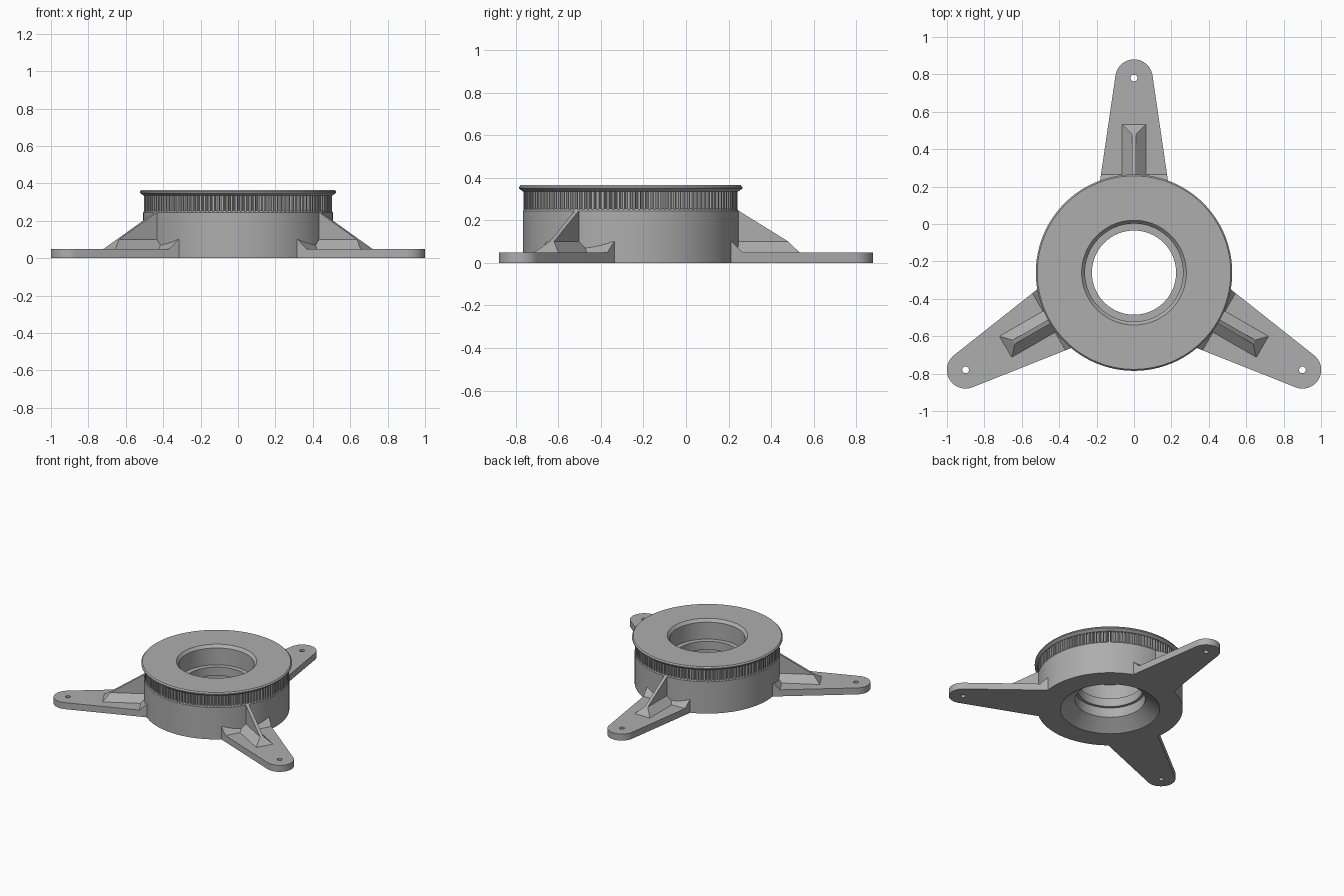
import bpy, bmesh, math
from mathutils import Matrix, Vector

if "Cube" in bpy.data.objects:
    bpy.data.objects.remove(bpy.data.objects["Cube"])

HUB = Vector((0, -0.26, 0))      # hub axis
SEG = 128

grey = bpy.data.materials.new("grey plastic")
grey.diffuse_color = (0.42, 0.42, 0.42, 1)
grey.use_nodes = True
grey.node_tree.nodes["Principled BSDF"].inputs["Base Color"].default_value = grey.diffuse_color


def finish(bm, name, smooth=None):
    """Turn a bmesh into an object standing on the hub axis."""
    bmesh.ops.recalc_face_normals(bm, faces=bm.faces)
    me = bpy.data.meshes.new(name)
    bm.to_mesh(me)
    bm.free()
    me.materials.append(grey)
    ob = bpy.data.objects.new(name, me)
    bpy.context.collection.objects.link(ob)
    ob.location = HUB
    if smooth:
        bpy.ops.object.select_all(action='DESELECT')
        ob.select_set(True)
        bpy.context.view_layer.objects.active = ob
        bpy.ops.object.shade_smooth_by_angle(angle=math.radians(smooth))
    return ob


def lathe(name, profile):
    """Revolve a closed (radius, z) profile."""
    bm = bmesh.new()
    rings = []
    for i in range(SEG):
        a = 2 * math.pi * i / SEG
        rings.append([bm.verts.new((r * math.cos(a), r * math.sin(a), z)) for r, z in profile])
    n = len(profile)
    for i in range(SEG):
        p, q = rings[i], rings[(i + 1) % SEG]
        for j in range(n):
            k = (j + 1) % n
            bm.faces.new((p[j], q[j], q[k], p[k]))
    return finish(bm, name, 25)


def half_width(d):
    """Half width of a tapered leg at distance d from the hub axis."""
    return 0.10 + (1.054 - d) * 0.145


def loft(name, lower, upper):
    """Solid between two matching loops of points."""
    bm = bmesh.new()
    a = [bm.verts.new(p) for p in lower]
    b = [bm.verts.new(p) for p in upper]
    bm.faces.new(a)
    bm.faces.new(b)
    n = len(a)
    for i in range(n):
        k = (i + 1) % n
        bm.faces.new((a[i], a[k], b[k], b[i]))
    return finish(bm, name)


def three_times(ob):
    """Repeat a part around the hub."""
    for i, ang in enumerate((0, 120, 240)):
        c = ob if i == 0 else ob.copy()
        if i:
            bpy.context.collection.objects.link(c)
        c.rotation_euler.z = math.radians(ang)


# Hub: outer wall, top flange with bevelled rim, stepped bore with flared bottom
lathe("hub", [
    (0.345, 0), (0.507, 0), (0.507, 0.245), (0.500, 0.255), (0.486, 0.255),
    (0.486, 0.335), (0.505, 0.335), (0.525, 0.350), (0.525, 0.357), (0.517, 0.366),
    (0.280, 0.366), (0.262, 0.345), (0.262, 0.215), (0.225, 0.215),
    (0.225, 0.150), (0.245, 0.150), (0.245, 0.075)])

# Toothed band under the flange
TEETH = 128
bm = bmesh.new()
outline = []
for i in range(TEETH):
    for f, r in ((0.0, 0.488), (0.25, 0.488), (0.4, 0.503), (0.85, 0.503)):
        a = 2 * math.pi * (i + f) / TEETH
        outline.append((r * math.cos(a), r * math.sin(a)))
low = [bm.verts.new((x, y, 0.25)) for x, y in outline]
top = [bm.verts.new((x, y, 0.338)) for x, y in outline]
for i in range(len(low)):
    k = (i + 1) % len(low)
    bm.faces.new((low[i], low[k], top[k], top[i]))
finish(bm, "toothed_band")

# Leg plate: tapered, rounded tip, bolt hole
bm = bmesh.new()
loop = [(-half_width(0.46), 0.46), (half_width(0.46), 0.46)]
for i in range(25):
    a = math.radians(8 + 164 * i / 24)
    loop.append((0.10 * math.cos(a), 1.04 + 0.10 * math.sin(a)))
hole = [(0.018 * math.cos(i * math.pi / 12), 1.04 + 0.018 * math.sin(i * math.pi / 12)) for i in range(24)]
edges = []
for pts in (loop, hole):
    vs = [bm.verts.new((x, y, 0)) for x, y in pts]
    edges += [bm.edges.new((vs[i], vs[(i + 1) % len(vs)])) for i in range(len(vs))]
bmesh.ops.triangle_fill(bm, use_beauty=True, edges=edges, normal=(0, 0, 1))
ext = bmesh.ops.extrude_face_region(bm, geom=bm.faces[:], use_keep_orig=True)
bmesh.ops.translate(bm, vec=(0, 0, 0.05), verts=[g for g in ext["geom"] if isinstance(g, bmesh.types.BMVert)])
three_times(finish(bm, "leg_plate", 25))

# Chamfered joint where the leg meets the hub
side = [(0.46, 0.04), (0.46, 0.10), (0.475, 0.10), (0.525, 0.05), (0.525, 0.04)]
three_times(loft("leg_joint",
                 [(-half_width(d), d, z) for d, z in side],
                 [(half_width(d), d, z) for d, z in side]))

# Thin sloping rib
side = [(0.48, 0.04), (0.48, 0.26), (0.50, 0.25), (0.742, 0.10), (0.742, 0.04)]
three_times(loft("rib", [(-0.012, d, z) for d, z in side], [(0.012, d, z) for d, z in side]))

# Sloped foot around the rib
three_times(loft("rib_foot",
                 [(-0.065, 0.48, 0.05), (0.065, 0.48, 0.05), (0.065, 0.793, 0.05), (-0.065, 0.793, 0.05)],
                 [(-0.012, 0.48, 0.10), (0.012, 0.48, 0.10), (0.012, 0.742, 0.10), (-0.012, 0.742, 0.10)]))
